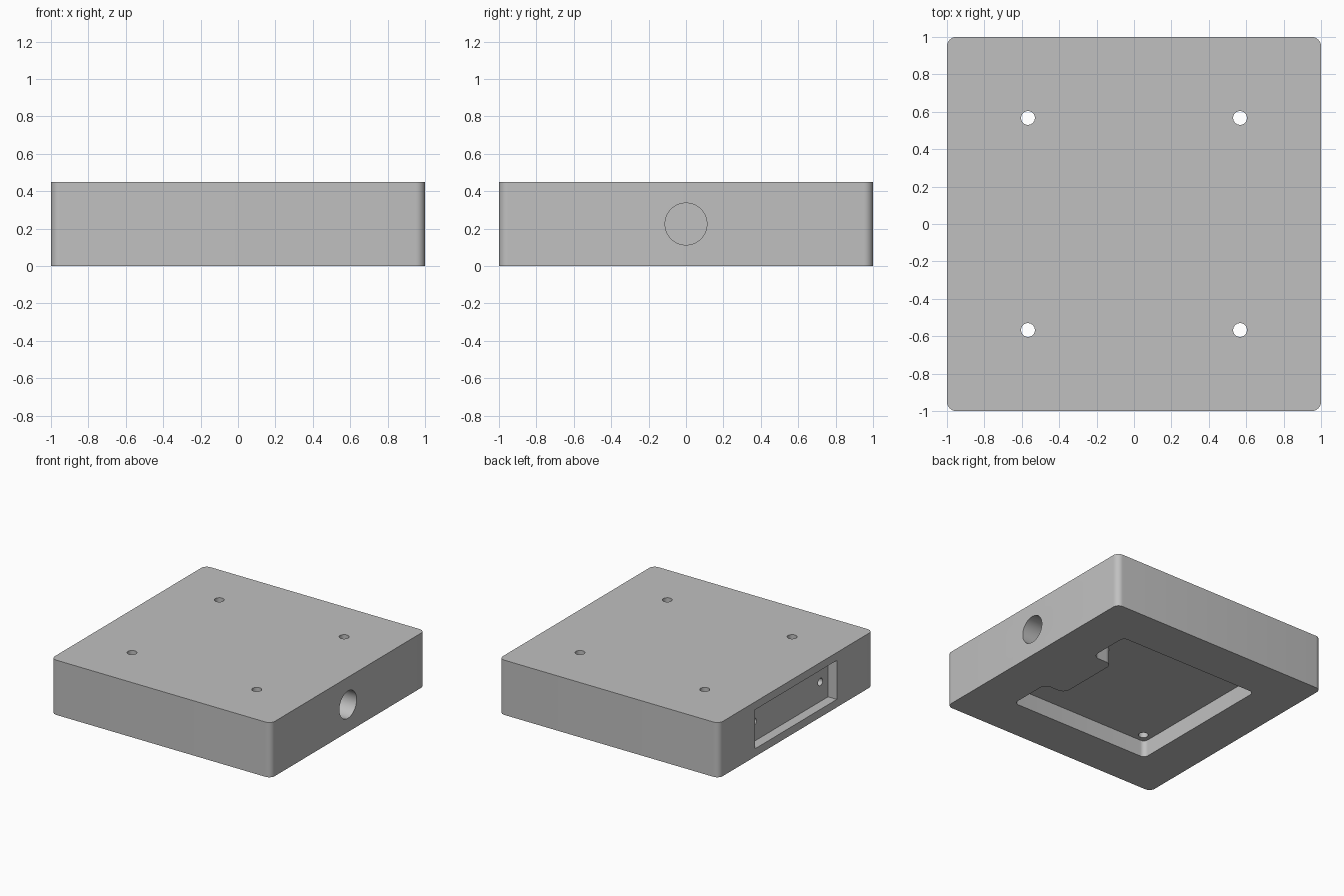
import bpy, bmesh, math
from mathutils import Vector, Matrix

if "Cube" in bpy.data.objects:
    bpy.data.objects.remove(bpy.data.objects["Cube"], do_unlink=True)

HEIGHT = 0.45
MID = HEIGHT / 2

grey = bpy.data.materials.new("matte grey")
grey.use_nodes = True
color = (0.53, 0.53, 0.53, 1)
grey.diffuse_color = color
grey.node_tree.nodes["Principled BSDF"].inputs["Base Color"].default_value = color


def add_object(name, bm):
    bmesh.ops.recalc_face_normals(bm, faces=bm.faces)
    mesh = bpy.data.meshes.new(name)
    bm.to_mesh(mesh)
    bm.free()
    mesh.materials.append(grey)
    obj = bpy.data.objects.new(name, mesh)
    bpy.context.collection.objects.link(obj)
    return obj


def rounded(corners, steps=8):
    """Round the right-angled corners (x, y, radius) of an outline."""
    pts = [Vector(c[:2]) for c in corners]
    out = []
    for i, (x, y, r) in enumerate(corners):
        a = (pts[i - 1] - pts[i]).normalized()
        b = (pts[(i + 1) % len(pts)] - pts[i]).normalized()
        centre = pts[i] + r * (a + b)
        for k in range(steps + 1):
            t = math.pi / 2 * k / steps
            out.append(centre - r * (b * math.cos(t) + a * math.sin(t)))
    return out


def prism(name, outline, z0, z1):
    bm = bmesh.new()
    face = bm.faces.new([bm.verts.new((p.x, p.y, z0)) for p in outline])
    top = bmesh.ops.extrude_face_region(bm, geom=[face])["geom"]
    bmesh.ops.translate(bm, vec=(0, 0, z1 - z0),
                        verts=[g for g in top if isinstance(g, bmesh.types.BMVert)])
    return add_object(name, bm)


def rod(name, centre, radius, length, axis="Z", segments=32):
    bm = bmesh.new()
    turn = Matrix.Rotation(math.pi / 2, 4, "Y") if axis == "X" else Matrix()
    bmesh.ops.create_cone(bm, cap_ends=True, segments=segments, radius1=radius,
                          radius2=radius, depth=length,
                          matrix=Matrix.Translation(centre) @ turn)
    return add_object(name, bm)


def box(name, centre, size):
    bm = bmesh.new()
    bmesh.ops.create_cube(bm, size=1, matrix=Matrix.Translation(centre) @ Matrix.Diagonal((*size, 1)))
    return add_object(name, bm)


# Block with rounded vertical edges
block = prism("housing_block", rounded([(-1, -1, 0.05), (1, -1, 0.05),
                                        (1, 1, 0.05), (-1, 1, 0.05)]), 0, HEIGHT)

# Underside pocket, leaving a tab of material around the side bore
P, TAB_X, TAB_Y, R, TR = 0.64, 0.45, 0.28, 0.04, 0.06
pocket = [(-P, -P, R), (P, -P, R), (P, -TAB_Y, TR), (TAB_X, -TAB_Y, TR),
          (TAB_X, TAB_Y, TR), (P, TAB_Y, TR), (P, P, R), (-P, P, R)]
cutters = [prism("pocket_cutter", rounded(pocket), -0.1, 0.137)]

# Four screw holes right through
for sx in (-1, 1):
    for sy in (-1, 1):
        cutters.append(rod("screw_hole_cutter", (sx * 0.567, sy * 0.567, MID), 0.037, 1))

# Blind bore in one side
cutters.append(rod("side_bore_cutter", (0.8, 0, MID), 0.112, 0.5, "X", 64))

# Shallow rectangular recess in the opposite side, with two small screw holes
cutters.append(box("recess_cutter", (-1, 0, MID), (0.16, 1.06, 0.32)))
for sy in (-1, 1):
    cutters.append(rod("recess_hole_cutter", (-0.9, sy * 0.43, MID), 0.03, 0.4, "X"))

# Cut everything out of the block
bpy.ops.object.select_all(action="DESELECT")
bpy.context.view_layer.objects.active = block
block.select_set(True)
for cutter in cutters:
    cutter.hide_render = True
    mod = block.modifiers.new(cutter.name, "BOOLEAN")
    mod.operation = "DIFFERENCE"
    mod.solver = "EXACT"
    mod.object = cutter
    bpy.ops.object.modifier_apply(modifier=mod.name)
for cutter in cutters:
    bpy.data.objects.remove(cutter, do_unlink=True)

bpy.ops.object.shade_smooth_by_angle(angle=math.radians(30))
